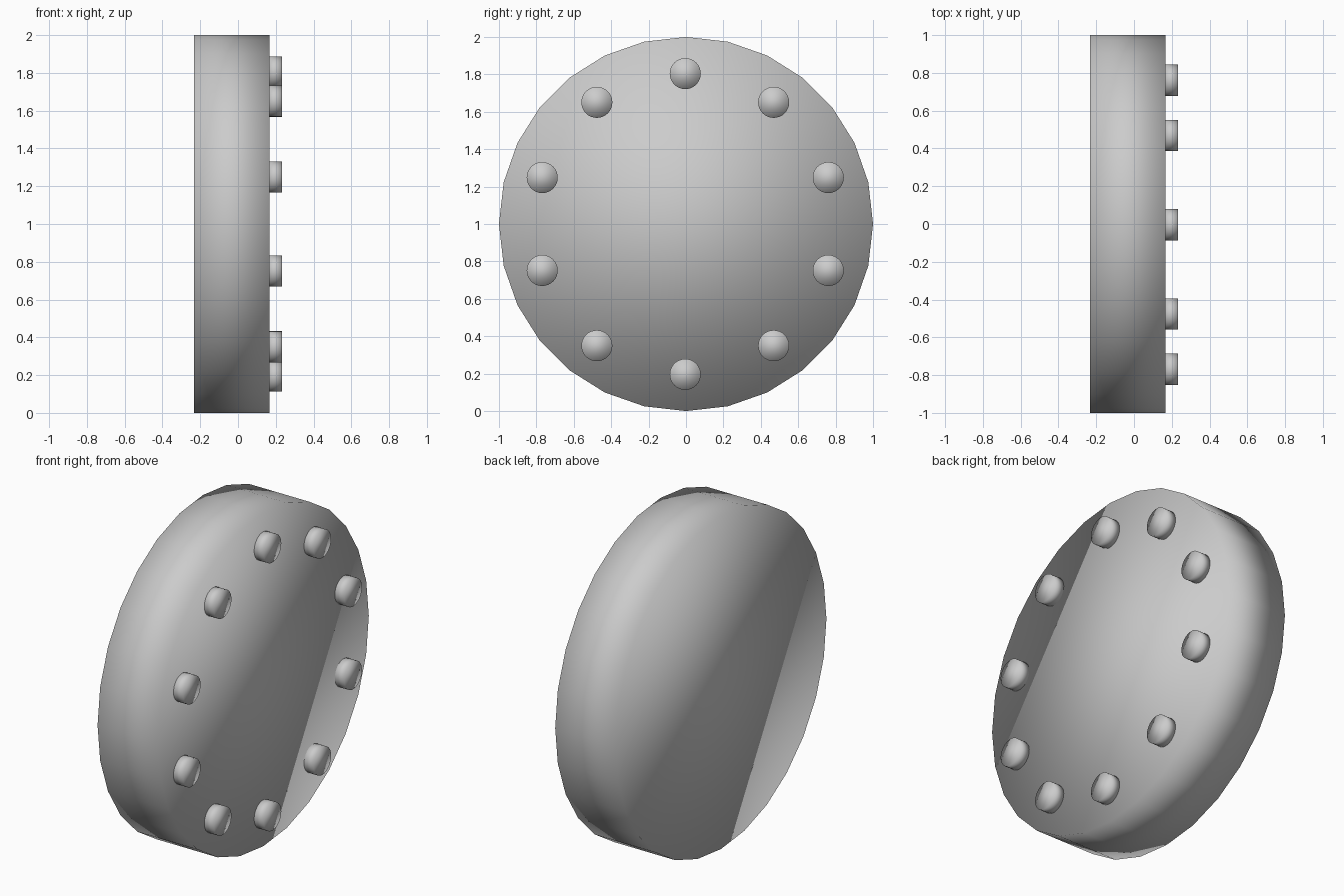
import bpy, math

if "Cube" in bpy.data.objects:
    bpy.data.objects.remove(bpy.data.objects["Cube"])

X_BACK, X_FACE, X_STUD = -0.232, 0.168, 0.232


def disc(name, sides, radius, x0, x1, y, z):
    """Smooth-shaded cylinder lying along the x axis."""
    bpy.ops.mesh.primitive_cylinder_add(
        vertices=sides, radius=radius, depth=x1 - x0,
        location=((x0 + x1) / 2, y, z), rotation=(0, math.pi / 2, 0))
    obj = bpy.context.object
    obj.name = name
    bpy.ops.object.transform_apply(location=False, rotation=True, scale=True)
    bpy.ops.object.shade_smooth()
    return obj


# Main 28-sided wheel body
disc("wheel_body", 28, 1.0, X_BACK, X_FACE, 0, 1)

# Ring of ten studs on the +x face
for i in range(10):
    a = i * math.tau / 10
    disc(f"stud_{i + 1}", 32, 0.083, X_FACE - 0.01, X_STUD,
         -0.004 + 0.804 * math.sin(a), 1 + 0.804 * math.cos(a))
